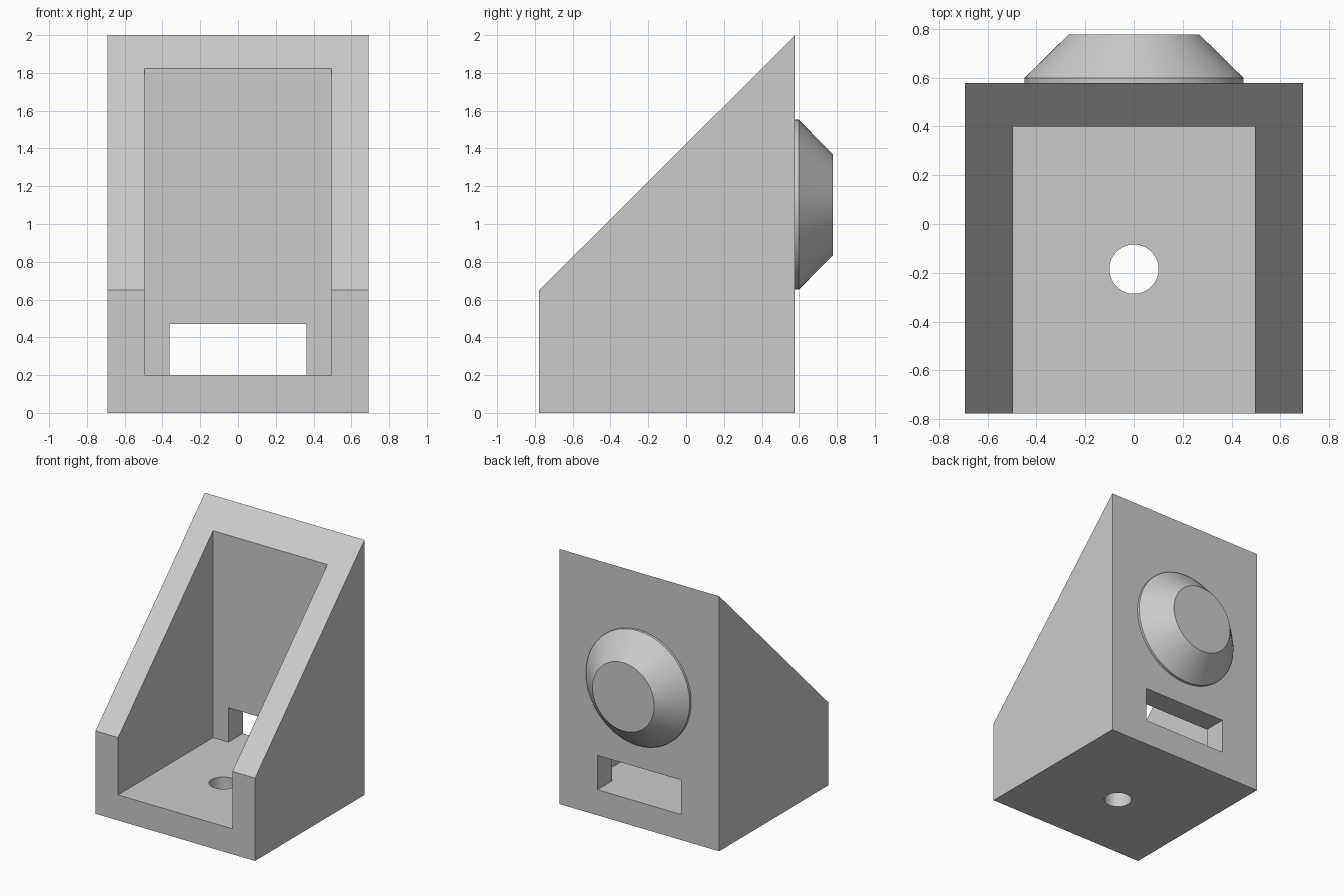
import bpy
import bmesh
import math
from mathutils import Matrix, Vector

cube = bpy.data.objects.get("Cube")
if cube:
    bpy.data.objects.remove(cube, do_unlink=True)

HALF_W, FRONT, BACK = 0.692, -0.777, 0.578
FLOOR, INNER_W, INNER_BACK = 0.2, 0.496, 0.4

grey = bpy.data.materials.new("plain grey")
grey.use_nodes = True
colour = (0.6, 0.6, 0.6, 1)
grey.diffuse_color = colour
grey.node_tree.nodes["Principled BSDF"].inputs["Base Color"].default_value = colour


def add_object(name, bm):
    bmesh.ops.recalc_face_normals(bm, faces=bm.faces)
    mesh = bpy.data.meshes.new(name)
    bm.to_mesh(mesh)
    bm.free()
    mesh.materials.append(grey)
    obj = bpy.data.objects.new(name, mesh)
    bpy.context.collection.objects.link(obj)
    return obj


def extrude_profile(name, points, half_width):
    """Extrude a (y, z) outline symmetrically along x."""
    bm = bmesh.new()
    face = bm.faces.new([bm.verts.new((-half_width, y, z)) for y, z in points])
    result = bmesh.ops.extrude_face_region(bm, geom=[face])
    verts = [v for v in result["geom"] if isinstance(v, bmesh.types.BMVert)]
    bmesh.ops.translate(bm, verts=verts, vec=(2 * half_width, 0, 0))
    return add_object(name, bm)


def box_profile(y0, y1, z0, z1):
    return [(y0, z0), (y1, z0), (y1, z1), (y0, z1)]


def add_cone(bm, r1, r2, depth, matrix, segments=64):
    bmesh.ops.create_cone(bm, cap_ends=True, segments=segments,
                          radius1=r1, radius2=r2, depth=depth, matrix=matrix)


def activate(obj):
    bpy.ops.object.select_all(action="DESELECT")
    obj.select_set(True)
    bpy.context.view_layer.objects.active = obj


def cut(target, cutter):
    mod = target.modifiers.new("cut", "BOOLEAN")
    mod.operation = "DIFFERENCE"
    mod.solver = "EXACT"
    mod.object = cutter
    activate(target)
    bpy.ops.object.modifier_apply(modifier=mod.name)
    bpy.data.objects.remove(cutter, do_unlink=True)


# Wedge-shaped housing with a sloping top
housing = extrude_profile("housing", [
    (FRONT, 0), (BACK, 0), (BACK, 2), (FRONT, 0.65)], HALF_W)

# Open cavity, leaving floor, side walls and back wall
cut(housing, extrude_profile(
    "cavity_cutter", box_profile(-1, INNER_BACK, FLOOR, 2.3), INNER_W))

# Slot through the back wall at floor level
cut(housing, extrude_profile(
    "slot_cutter", box_profile(0.2, 0.7, FLOOR, 0.47), 0.363))

# Round hole through the floor
bm = bmesh.new()
add_cone(bm, 0.101, 0.101, 0.6, Matrix.Translation((0, -0.185, 0.1)))
cut(housing, add_object("hole_cutter", bm))

# Tapered round boss on the back: a thin rim, then a cone
bm = bmesh.new()
outline = [(0, 0), (0.45, 0), (0.45, 0.02), (0.268, 0.199), (0, 0.199)]
verts = [bm.verts.new((r, 0, h)) for r, h in outline]
edges = [bm.edges.new(pair) for pair in zip(verts, verts[1:])]
bmesh.ops.spin(bm, geom=verts + edges, cent=(0, 0, 0), axis=(0, 0, 1),
               angle=math.tau, steps=64)
bmesh.ops.remove_doubles(bm, verts=bm.verts, dist=0.0001)
bm.transform(Matrix.Translation(Vector((0, BACK, 1.102)))
             @ Matrix.Rotation(-math.pi / 2, 4, "X"))
boss = add_object("back_boss", bm)

for obj in (housing, boss):
    activate(obj)
    bpy.ops.object.shade_smooth_by_angle(angle=math.radians(30))
